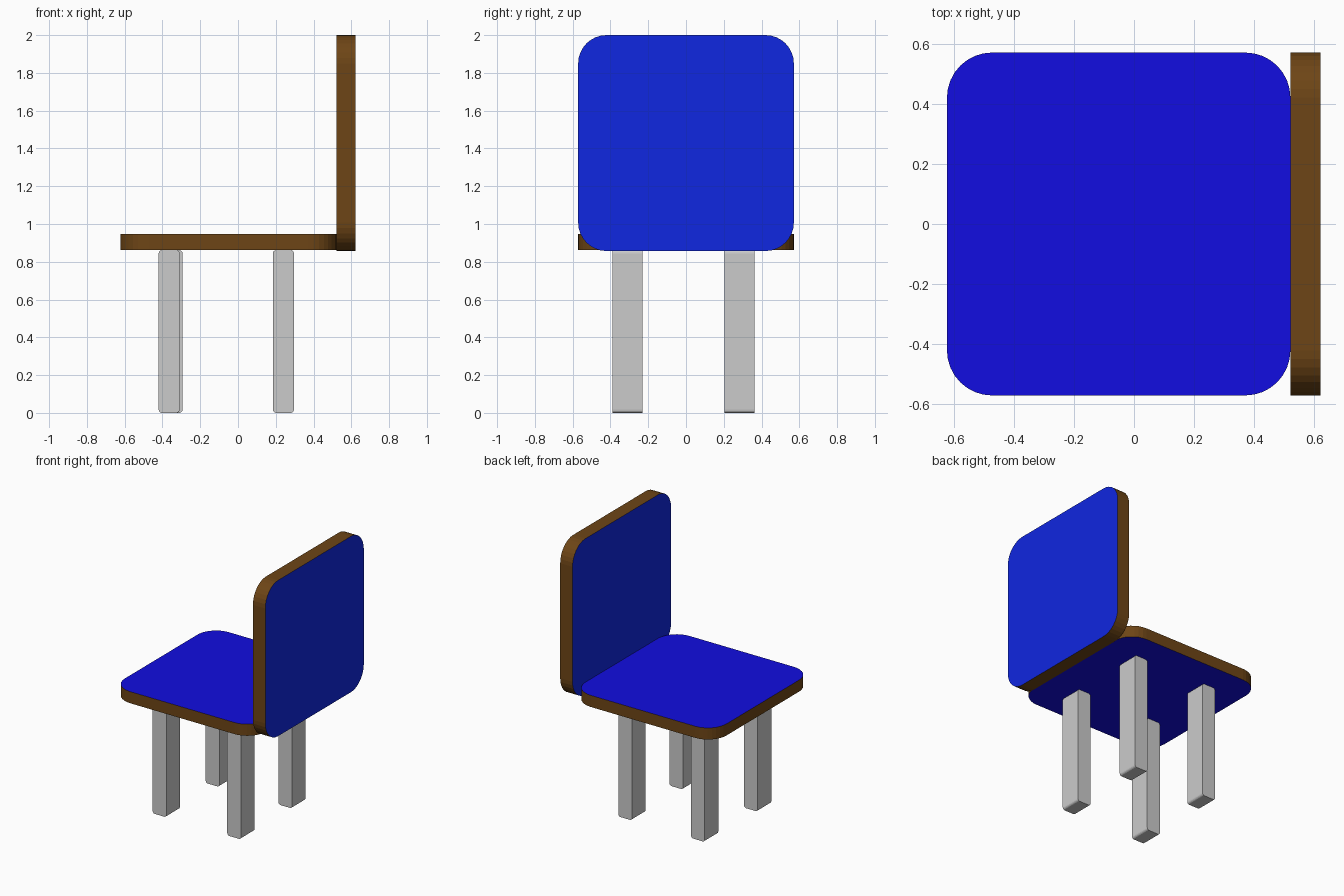
import bpy
import bmesh
from math import cos, sin, pi
from mathutils import Vector

if "Cube" in bpy.data.objects:
    bpy.data.objects.remove(bpy.data.objects["Cube"])


def material(name, rgb):
    m = bpy.data.materials.new(name)
    m.diffuse_color = (*rgb, 1)
    m.use_nodes = True
    m.node_tree.nodes["Principled BSDF"].inputs["Base Color"].default_value = m.diffuse_color
    return m


def rounded_slab(name, lo, hi, axis, radius, segments, mats=()):
    """Box from lo to hi whose outline across `axis` has rounded corners."""
    u, v = [i for i in range(3) if i != axis]
    bm = bmesh.new()
    ring = []
    corners = ((hi[u], hi[v], -1, -1), (lo[u], hi[v], 1, -1),
               (lo[u], lo[v], 1, 1), (hi[u], lo[v], -1, 1))
    for k, (cu, cv, su, sv) in enumerate(corners):
        for s in range(segments + 1):
            a = (k + s / segments) * pi / 2
            p = [0, 0, 0]
            p[u] = cu + su * radius + radius * cos(a)
            p[v] = cv + sv * radius + radius * sin(a)
            p[axis] = lo[axis]
            ring.append(bm.verts.new(p))
    base = bm.faces.new(ring)
    ext = bmesh.ops.extrude_face_region(bm, geom=[base], use_keep_orig=True)
    offset = Vector((0, 0, 0))
    offset[axis] = hi[axis] - lo[axis]
    moved = [g for g in ext["geom"] if isinstance(g, bmesh.types.BMVert)]
    bmesh.ops.translate(bm, verts=moved, vec=offset)
    bmesh.ops.recalc_face_normals(bm, faces=bm.faces)
    if mats:  # first material on the two flat faces, second on the rim
        for f in bm.faces:
            f.material_index = 0 if abs(f.normal[axis]) > 0.9 else 1
    mesh = bpy.data.meshes.new(name)
    bm.to_mesh(mesh)
    bm.free()
    for m in mats:
        mesh.materials.append(m)
    obj = bpy.data.objects.new(name, mesh)
    bpy.context.collection.objects.link(obj)
    return obj


seat_blue = material("seat_blue", (0.006, 0.004, 0.75))
back_blue = material("back_blue", (0.005, 0.02, 0.75))
brown = material("brown_rim", (0.155, 0.06, 0.008))

# Seat and backrest panels
rounded_slab("seat", (-0.623, -0.571, 0.862), (0.521, 0.571, 0.947), 2,
             0.15, 8, (seat_blue, brown))
rounded_slab("backrest", (0.521, -0.571, 0.857), (0.621, 0.571, 2.0), 0,
             0.15, 8, (back_blue, brown))

# Four legs with rounded ends
LEG_X, LEG_Y, LEG_Z = 0.111, 0.158, 0.862
legs = {
    "front_left_leg": (-0.42, -0.389),
    "front_right_leg": (0.185, -0.389),
    "rear_left_leg": (-0.405, 0.204),
    "rear_right_leg": (0.185, 0.204),
}
for name, (x, y) in legs.items():
    rounded_slab(name, (x, y, 0), (x + LEG_X, y + LEG_Y, LEG_Z), 1, 0.017, 4)
